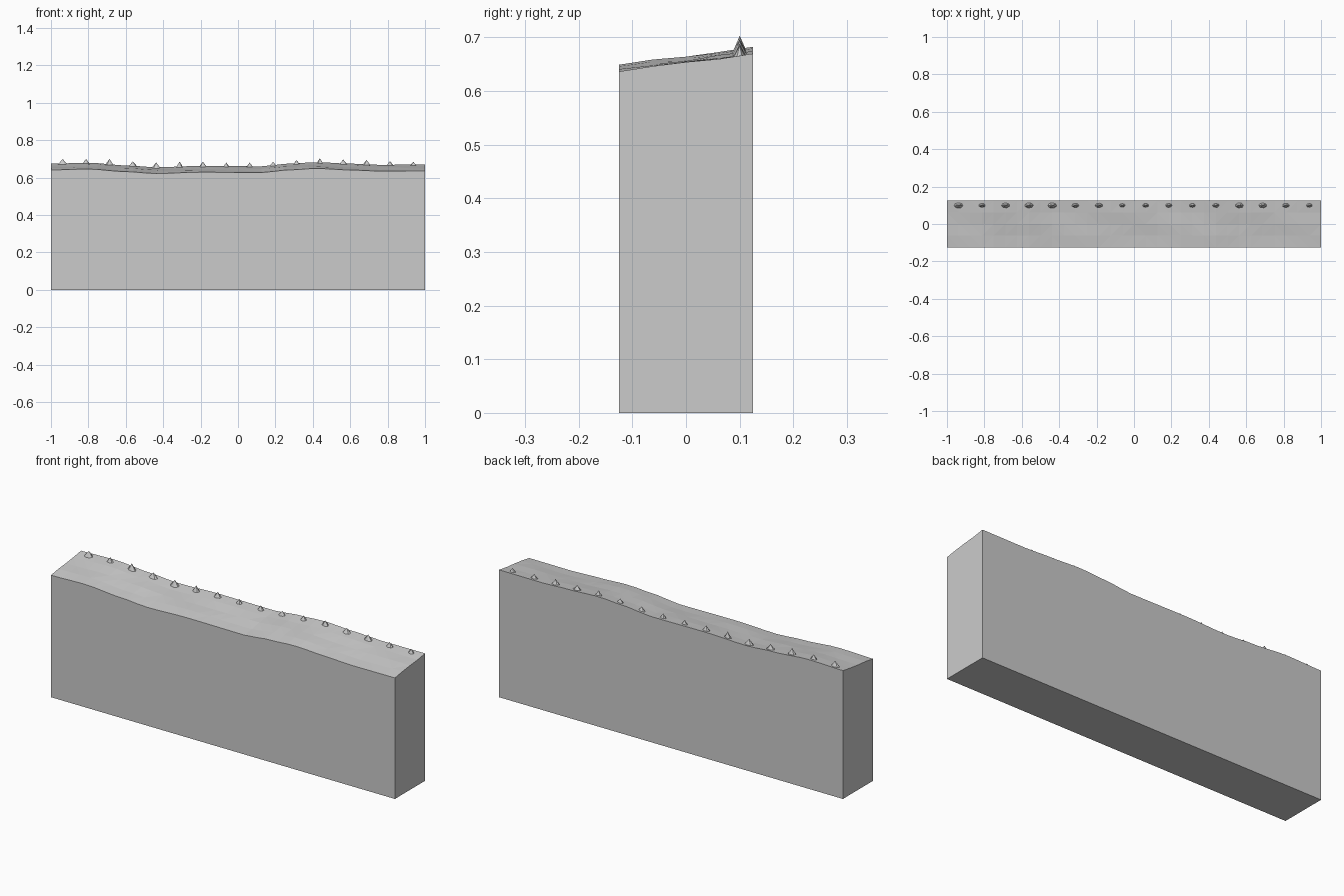
import bpy, bmesh, math
from mathutils import Matrix, Vector

if "Cube" in bpy.data.objects:
    bpy.data.objects.remove(bpy.data.objects["Cube"])

grey = bpy.data.materials.new("stone grey")
grey.diffuse_color = (0.6, 0.6, 0.6, 1)
grey.use_nodes = True
grey.node_tree.nodes["Principled BSDF"].inputs["Base Color"].default_value = grey.diffuse_color

# Height of the front top edge along x
EDGE = [(-1, .641), (-.8, .646), (-.6, .632), (-.44, .622), (-.2, .629),
        (.12, .627), (.27, .641), (.42, .649), (.6, .641), (.75, .635), (1, .636)]

def height(x, y):
    for (x0, z0), (x1, z1) in zip(EDGE, EDGE[1:]):
        if x <= x1 + 1e-6:
            t = (x - x0) / (x1 - x0)
            t = t * t * (3 - 2 * t)
            z = z0 + (z1 - z0) * t
            break
    bump = .0025 * math.sin(9 * x + 25 * y) * math.cos(math.pi * y / .25)
    return z + (y + .125) * .134 + bump

def finish(bm, name):
    bmesh.ops.recalc_face_normals(bm, faces=bm.faces)
    mesh = bpy.data.meshes.new(name)
    bm.to_mesh(mesh)
    bm.free()
    mesh.materials.append(grey)
    ob = bpy.data.objects.new(name, mesh)
    bpy.context.collection.objects.link(ob)

# Block: a grid raised into an uneven sloping top, with skirts down to the floor
NX, NY = 32, 4
bm = bmesh.new()
bmesh.ops.create_grid(bm, x_segments=NX, y_segments=NY, size=1,
                      matrix=Matrix.Diagonal((1, .125, 1, 1)))
for v in bm.verts:
    v.co.z = height(v.co.x, v.co.y)
bmesh.ops.triangulate(bm, faces=bm.faces)
rim = [e for e in bm.edges if e.is_boundary]
ext = bmesh.ops.extrude_edge_only(bm, edges=rim)["geom"]
for v in ext:
    if isinstance(v, bmesh.types.BMVert):
        v.co.z = 0
bmesh.ops.holes_fill(bm, edges=[e for e in bm.edges if e.is_boundary], sides=0)
finish(bm, "wall_block")

# Row of small spikes along the back of the top
SIZES = [1, .75, .95, 1, 1.05, .8, .85, .7, .75, .8, .75, .75, .95, .95, .85, .75]
TIPS = [.70, .70, .70, .687, .681, .686, .685, .681, .681, .685, .694, .703,
        .696, .694, .688, .685]
bm = bmesh.new()
for i, (s, tip) in enumerate(zip(SIZES, TIPS)):
    x, y = -.9375 + .125 * i, .1
    base = height(x, y) - .003
    h = tip - base
    bmesh.ops.create_cone(
        bm, cap_ends=True, segments=7, radius1=1, radius2=0, depth=1,
        matrix=Matrix.Translation(Vector((x, y, base + h / 2)))
        @ Matrix.Diagonal((.026 * s, .016 * s, h, 1)) @ Matrix.Rotation(i * 1.3, 4, 'Z'))
finish(bm, "top_spikes")
